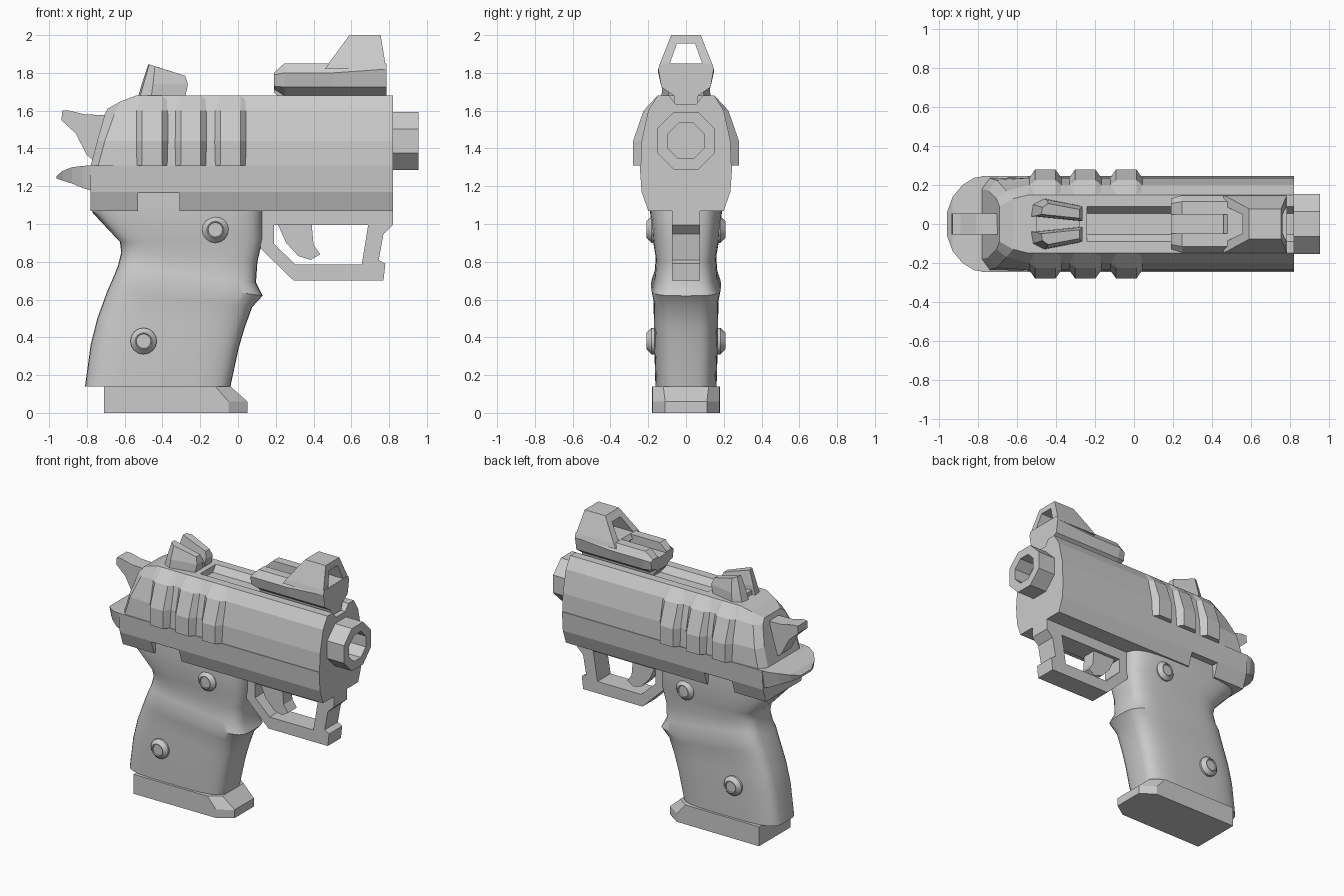
import bpy, bmesh, math

if "Cube" in bpy.data.objects:
    bpy.data.objects.remove(bpy.data.objects["Cube"])


def loft(name, rings, smooth=False):
    """Skin a list of equal-length closed rings and cap both ends."""
    bm = bmesh.new()
    vs = [[bm.verts.new(p) for p in r] for r in rings]
    n = len(rings[0])
    for a, b in zip(vs, vs[1:]):
        for i in range(n):
            j = (i + 1) % n
            bm.faces.new((a[i], a[j], b[j], b[i]))
    bm.faces.new(vs[0])
    bm.faces.new(vs[-1])
    bmesh.ops.recalc_face_normals(bm, faces=bm.faces)
    me = bpy.data.meshes.new(name)
    bm.to_mesh(me)
    bm.free()
    ob = bpy.data.objects.new(name, me)
    bpy.context.collection.objects.link(ob)
    if smooth:
        bpy.ops.object.select_all(action='DESELECT')
        ob.select_set(True)
        bpy.context.view_layer.objects.active = ob
        bpy.ops.object.shade_smooth_by_angle(angle=math.radians(35))
    return ob


def prism(name, xz, hw):
    """Side profile extruded across y."""
    return loft(name, [[(x, y, z) for x, z in xz] for y in (-hw, hw)])


def sym(half):
    """Mirror a half section across y = 0 into a closed ring."""
    return half + [(x, -y, z) for x, y, z in reversed(half)]


def at(x, yz):
    return sym([(x, y, z) for y, z in yz])


def box(name, x0, x1, hw, z0, z1):
    return prism(name, [(x0, z0), (x1, z0), (x1, z1), (x0, z1)], hw)


def cut(ob, cutter):
    cutter.hide_render = True
    m = ob.modifiers.new("cut", 'BOOLEAN')
    m.object = cutter
    m.operation = 'DIFFERENCE'
    m.solver = 'EXACT'
    bpy.context.view_layer.objects.active = ob
    bpy.ops.object.modifier_apply(modifier=m.name)
    bpy.data.objects.remove(cutter)


# Slide with tapered rear and a groove along the top
body = [(.24, 1.31), (.235, 1.44), (.20, 1.60), (.15, 1.68)]
slide = loft("slide", [
    sym([(-.78, .18, 1.31), (-.745, .17, 1.44), (-.705, .13, 1.58), (-.69, .09, 1.61)]),
    sym([(-.74, .235, 1.31), (-.705, .225, 1.44), (-.655, .17, 1.58), (-.62, .13, 1.65)]),
    at(-.54, body), at(.82, body)])
cut(slide, loft("groove_cutter", [
    at(-.24, [(.055, 1.635), (.105, 1.70)]), at(.9, [(.055, 1.635), (.105, 1.70)])]))

# Grip ribs on both sides of the slide
low = [(.23, 1.31), (.23, 1.44), (.195, 1.60), (.145, 1.675), (.12, 1.60), (.15, 1.31)]
high = [(.28, 1.31), (.28, 1.44), (.225, 1.60), (.15, 1.68), (.12, 1.60), (.15, 1.31)]
for i, x in enumerate((-.455, -.25, -.04)):
    for s, side in ((-1, "right"), (1, "left")):
        loft(f"slide_rib_{side}_{i + 1}", [
            [(x + dx, s * y, z) for y, z in sec]
            for dx, sec in ((-.087, low), (-.052, high), (.052, high), (.087, low))])

# Hollow octagonal muzzle
loft("muzzle", [
    [(x, r * math.cos(math.pi * (k + .5) / 4), 1.44 + r * math.sin(math.pi * (k + .5) / 4))
     for k in range(8)]
    for x, r in ((.78, .166), (.955, .166), (.955, .102), (.83, .102))])

# Frame with a side notch
lower = [(.20, 1.07), (.235, 1.17), (.245, 1.31)]
frame = loft("frame", [at(-.78, lower), at(.82, lower)])
cut(frame, box("notch_cutter", -.53, -.31, .4, 1.0, 1.165))

# Rounded rear tail
loft("tail", [at(x, [(w * .9, z0), (w, z1)]) for x, w, z0, z1 in (
    (-.77, .245, 1.175, 1.31), (-.82, .237, 1.19, 1.308), (-.88, .20, 1.215, 1.30),
    (-.93, .14, 1.23, 1.28), (-.96, .06, 1.24, 1.255))])

# Grip: rounded rings (back x, back z, front x, front z, half width)
grip = []
for xb, zb, xf, zf, hw in (
        (-.77, 1.18, .13, 1.18, .185), (-.77, 1.06, .13, 1.06, .19),
        (-.625, .905, .13, .92, .175), (-.618, .85, .103, .80, .16),
        (-.635, .78, .095, .69, .167), (-.655, .73, .13, .62, .185),
        (-.69, .65, .075, .56, .172), (-.745, .50, .035, .45, .170),
        (-.78, .36, .003, .34, .168), (-.81, .14, -.04, .14, .162)):
    ring = []
    for k in range(36):
        c, s = math.cos(math.tau * k / 36), math.sin(math.tau * k / 36)
        t = .5 + .5 * math.copysign(abs(c) ** .5, c)
        ring.append((xb + (xf - xb) * t, hw * math.copysign(abs(s) ** .5, s),
                     zb + (zf - zb) * t))
    grip.append(ring)
loft("grip", grip, smooth=True)

# Base plate under the grip
loft("base_plate", [
    sym([(-.71, .18, z), (xa, .178, z), (xc, yc, z)])
    for z, xa, xc, yc in ((0, -.05, .05, .11), (.06, -.05, .05, .11), (.14, -.12, -.04, .12))])

# Round screws on both sides of the grip
for i, (x, z) in enumerate(((-.12, .97), (-.5, .38))):
    for s, side in ((-1, "right"), (1, "left")):
        loft(f"screw_{side}_{i + 1}", [
            [(x + r * math.cos(math.tau * k / 16), s * y, z + r * math.sin(math.tau * k / 16))
             for k in range(16)]
            for y, r in ((.12, .07), (.182, .07), (.208, .045), (.208, .04), (.200, .038))],
            smooth=True)

# Trigger guard, its top rail and the trigger
box("guard_rail", .1, .82, .075, .995, 1.09)
prism("trigger_guard", [
    (.12, 1.0), (.12, .87), (.295, .70), (.77, .70), (.78, .79), (.745, .81), (.77, .947),
    (.82, .995), (.69, 1.0), (.655, .785), (.305, .785), (.19, .895), (.19, 1.0)], .075)
prism("trigger", [
    (.21, 1.0), (.255, .90), (.32, .83), (.385, .81), (.435, .84), (.40, .89), (.39, 1.0)], .05)

# Hammer
prism("hammer", [
    (-.935, 1.55), (-.93, 1.60), (-.89, 1.60), (-.81, 1.58), (-.66, 1.575), (-.70, 1.34),
    (-.77, 1.34), (-.80, 1.365), (-.86, 1.48)], .055)

# Rear sight: two splayed posts with a low bridge
for s, side in ((-1, "right"), (1, "left")):
    loft(f"rear_sight_{side}", [
        [(-.53, s * .04, 1.67), (-.52, s * .10, 1.67), (-.46, s * .13, 1.67),
         (-.28, s * .095, 1.67), (-.28, s * .015, 1.67)],
        [(-.51, s * .04, 1.74), (-.50, s * .095, 1.74), (-.45, s * .125, 1.74),
         (-.265, s * .09, 1.74), (-.265, s * .015, 1.74)],
        [(-.475, s * .05, 1.845), (-.47, s * .085, 1.845), (-.44, s * .105, 1.835),
         (-.28, s * .075, 1.785), (-.28, s * .03, 1.785)]])
box("rear_sight_bridge", -.50, -.28, .045, 1.67, 1.71)

# Front sight base with a channel
base = [(.06, 1.635), (.065, 1.68), (.13, 1.725), (.147, 1.80), (.115, 1.85)]
nose = [(.06, 1.70), (.065, 1.715), (.12, 1.73), (.13, 1.79), (.105, 1.80)]
sight = loft("front_sight_base", [
    at(.19, nose), at(.245, base), at(.50, base),
    at(.785, base[:3] + [(.147, 1.82), (.138, 1.85)])])
cut(sight, box("channel_cutter", .1, .48, .05, 1.79, 1.95))

# Front sight hood with a see-through window
hood = loft("front_sight_hood", [
    sym([(x0, w, z), (x1, w, z)])
    for z, x0, x1, w in ((1.82, .46, .785, .147), (1.85, .48, .78, .138), (2.0, .59, .755, .078))])
win = [(.085, 1.851), (.048, 1.955)]
cut(hood, loft("window_cutter", [at(.3, win), at(.9, win)]))
